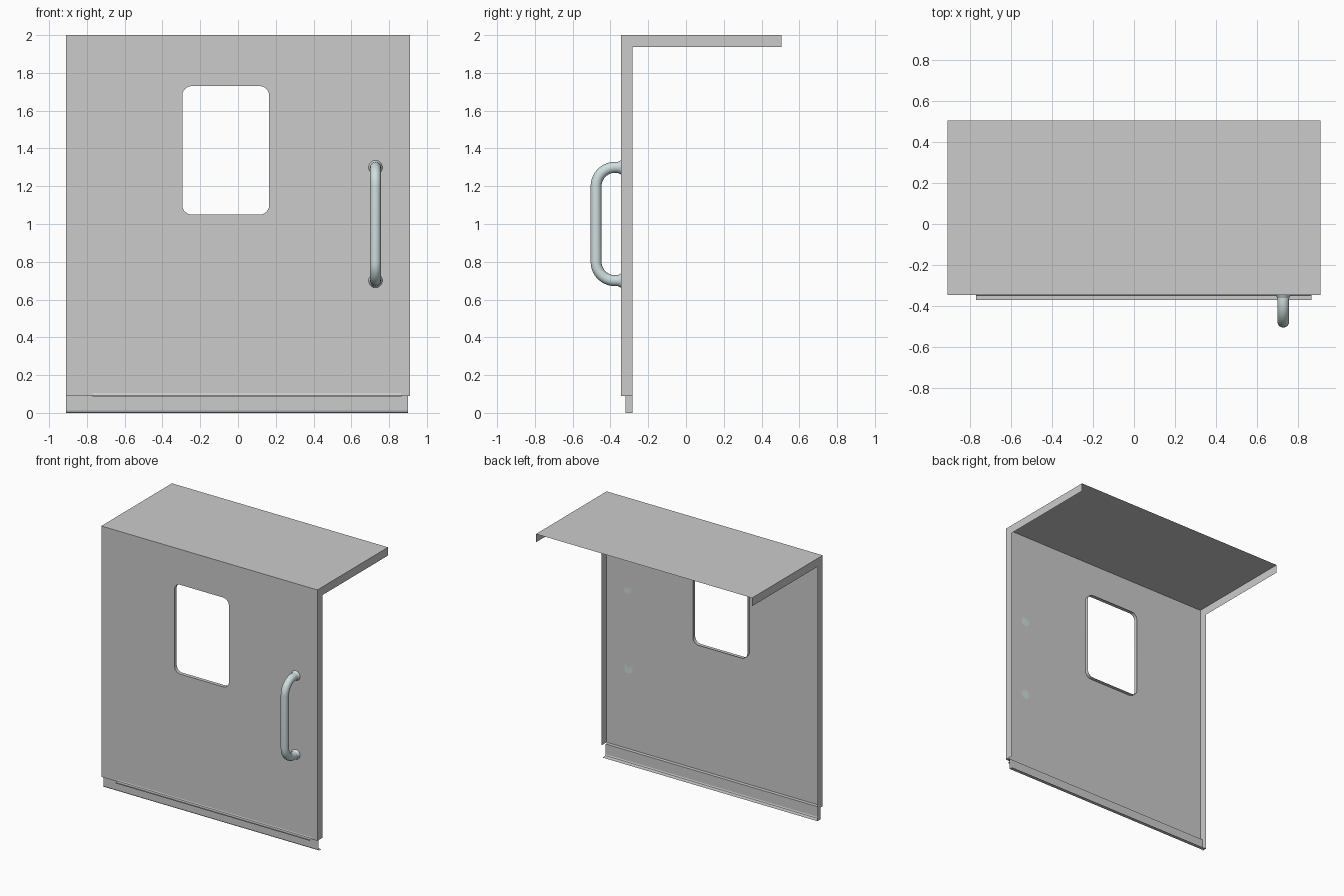
import bpy, bmesh, math

if "Cube" in bpy.data.objects:
    bpy.data.objects.remove(bpy.data.objects["Cube"])

W, TOP, SILL = 0.91, 2.0, 0.09       # half width, height, panel bottom
FRONT, BACK, FL = -0.345, 0.505, 0.063


def new_object(name, bm):
    me = bpy.data.meshes.new(name)
    bm.normal_update()
    bm.to_mesh(me)
    bm.free()
    ob = bpy.data.objects.new(name, me)
    bpy.context.collection.objects.link(ob)
    return ob


def smooth(ob, angle=35):
    bpy.ops.object.select_all(action='DESELECT')
    ob.select_set(True)
    bpy.context.view_layer.objects.active = ob
    bpy.ops.object.shade_smooth_by_angle(angle=math.radians(angle))


def extruded_strip(name, profile, x0, x1):
    """Sheet strip: a (y, z) profile swept along x."""
    bm = bmesh.new()
    a = [bm.verts.new((x0, y, z)) for y, z in profile]
    b = [bm.verts.new((x1, y, z)) for y, z in profile]
    for i in range(len(profile) - 1):
        bm.faces.new((a[i], b[i], b[i + 1], a[i + 1]))
    return new_object(name, bm)


def loop(bm, pts):
    vs = [bm.verts.new(p) for p in pts]
    es = [bm.edges.new((vs[i], vs[(i + 1) % len(vs)])) for i in range(len(vs))]
    return vs, es


def rounded_rect(x0, x1, z0, z1, r, n=6):
    pts = []
    corners = [(x1 - r, z1 - r), (x0 + r, z1 - r), (x0 + r, z0 + r), (x1 - r, z0 + r)]
    for k, (cx, cz) in enumerate(corners):
        for i in range(n + 1):
            a = math.pi / 2 * (k + i / n)
            pts.append((cx + r * math.cos(a), cz + r * math.sin(a)))
    return pts


# front sheet with rounded window opening and a folded-in window rim
bm = bmesh.new()
_, outer = loop(bm, [(x, FRONT, z) for x, z in
                     [(-W, SILL), (W, SILL), (W, TOP), (-W, TOP)]])
hole = rounded_rect(-0.295, 0.165, 1.05, 1.73, 0.05)
vs, inner = loop(bm, [(x, FRONT, z) for x, z in hole])
bmesh.ops.triangle_fill(bm, edges=outer + inner, use_beauty=True, normal=(0, -1, 0))
rim = [bm.verts.new((x, FRONT + 0.028, z)) for x, z in hole]
for i in range(len(vs)):
    j = (i + 1) % len(vs)
    bm.faces.new((vs[i], vs[j], rim[j], rim[i]))
smooth(new_object("front_panel", bm))

# roof sheet
extruded_strip("top_panel", [(FRONT, TOP), (BACK, TOP)], -W, W)

# folded side flanges, mitred at the upper front corner
for name, x, foot in (("left_flange", -W, 0.0), ("right_flange", W, SILL)):
    bm = bmesh.new()
    step = FRONT + 0.025
    front = [(FRONT, SILL), (FRONT, TOP), (FRONT + FL, TOP - FL), (FRONT + FL, SILL)]
    roof = [(FRONT, TOP), (BACK, TOP), (BACK, TOP - FL), (FRONT + FL, TOP - FL)]
    parts = [front, roof]
    if foot < SILL:
        parts.append([(step, foot), (step, SILL), (FRONT + FL, SILL), (FRONT + FL, foot)])
    for part in parts:
        bm.faces.new([bm.verts.new((x, y, z)) for y, z in part])
    bmesh.ops.remove_doubles(bm, verts=bm.verts, dist=1e-4)
    new_object(name, bm)

# recessed kick strip with a folded bottom edge
extruded_strip("bottom_strip",
               [(FRONT, SILL), (-0.318, SILL), (-0.318, 0.012), (-0.314, 0.003),
                (-0.305, 0.0), (FRONT + FL, 0.0)], -W, 0.90)

# drip lip along the bottom of the panel
extruded_strip("drip_lip",
               [(FRONT, 0.104), (-0.348, 0.096), (-0.371, 0.096), (-0.371, 0.088)],
               -0.77, 0.865)

# tubular pull handle
mat = bpy.data.materials.new("pale_steel")
mat.diffuse_color = (0.62, 0.73, 0.73, 1)
mat.use_nodes = True
mat.node_tree.nodes["Principled BSDF"].inputs["Base Color"].default_value = mat.diffuse_color
HX, R, OUT, ZA, ZB, BEND = 0.728, 0.029, -0.476, 1.30, 0.70, 0.10
path = [(FRONT, ZA)]
for cz, start in ((ZA - BEND, 0), (ZB + BEND, 90)):
    for i in range(11):
        a = math.radians(start + 9 * i)
        path.append((OUT + BEND - BEND * math.sin(a), cz + BEND * math.cos(a)))
path.append((FRONT, ZB))
cu = bpy.data.curves.new("handle", 'CURVE')
cu.dimensions = '3D'
cu.bevel_depth, cu.bevel_resolution = R, 6
sp = cu.splines.new('POLY')
sp.points.add(len(path) - 1)
for p, (y, z) in zip(sp.points, path):
    p.co = (HX, y, z, 1)
cu.materials.append(mat)
bpy.context.collection.objects.link(bpy.data.objects.new("handle", cu))

# weld collars where the handle meets the panel
for name, z in (("upper_collar", ZA), ("lower_collar", ZB)):
    bpy.ops.mesh.primitive_cone_add(vertices=20, radius1=0.037, radius2=R, depth=0.016,
                                    location=(HX, FRONT - 0.008, z),
                                    rotation=(math.pi / 2, 0, 0))
    ob = bpy.context.object
    ob.name = name
    ob.data.materials.append(mat)
    smooth(ob)
